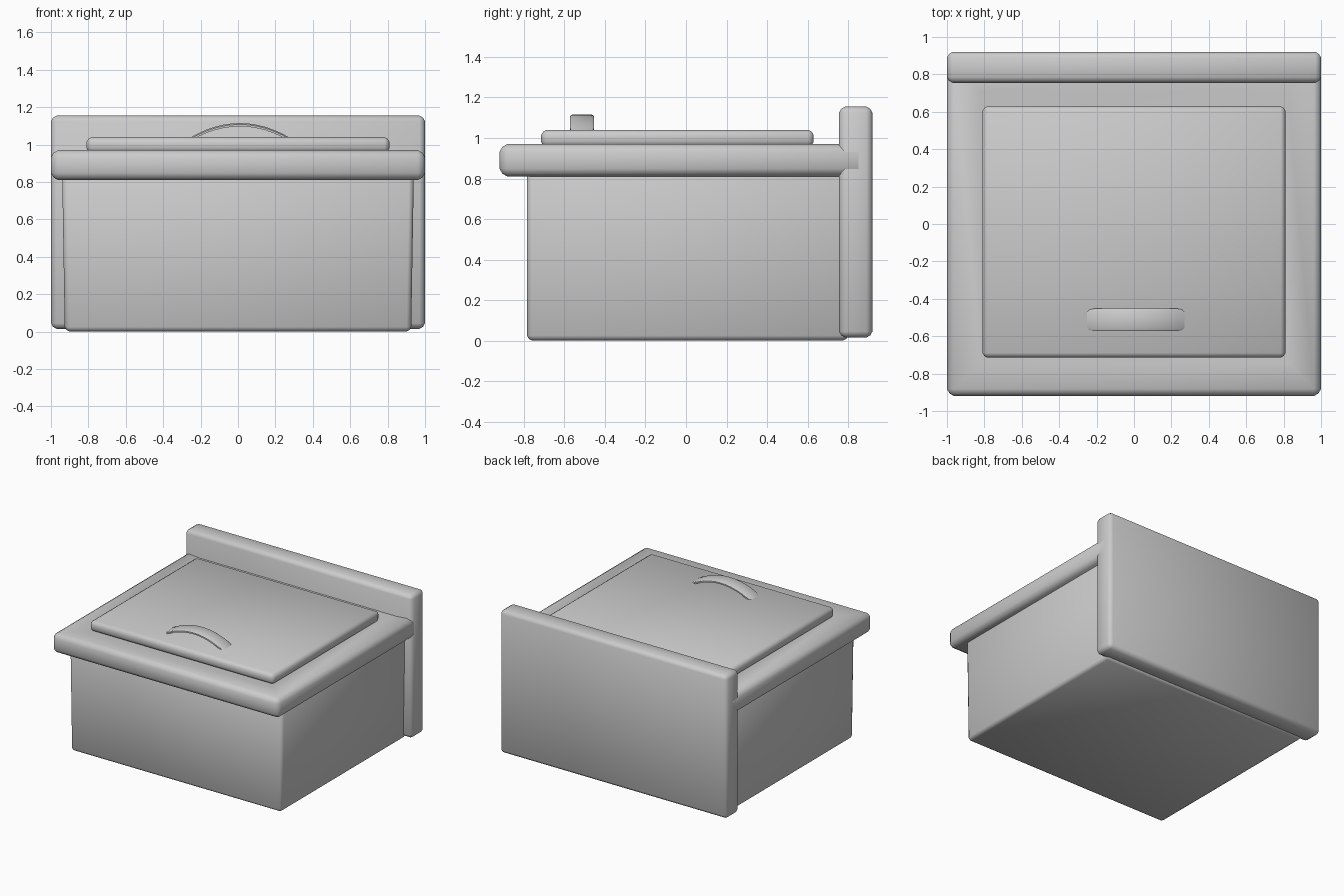
import bpy, bmesh, math

if "Cube" in bpy.data.objects:
    bpy.data.objects.remove(bpy.data.objects["Cube"], do_unlink=True)

grey = bpy.data.materials.new("plain grey")
grey.use_nodes = True
colour = (0.6, 0.6, 0.6, 1)
grey.diffuse_color = colour
grey.node_tree.nodes["Principled BSDF"].inputs["Base Color"].default_value = colour


def finish(name, bm, smooth=True):
    """Turn a bmesh into a named grey object."""
    bmesh.ops.recalc_face_normals(bm, faces=bm.faces)
    mesh = bpy.data.meshes.new(name)
    bm.to_mesh(mesh)
    bm.free()
    for poly in mesh.polygons:
        poly.use_smooth = smooth
    mesh.materials.append(grey)
    obj = bpy.data.objects.new(name, mesh)
    bpy.context.collection.objects.link(obj)
    return obj


def box(low, high):
    """Box between two opposite corners."""
    bm = bmesh.new()
    bmesh.ops.create_cube(bm, size=1)
    for v in bm.verts:
        v.co = [low[i] if v.co[i] < 0 else high[i] for i in range(3)]
    return bm


def chamfer(bm, width):
    bmesh.ops.bevel(bm, geom=bm.edges[:], offset=width, segments=2,
                    profile=0.4, affect='EDGES')


# Basin, slightly narrower at the base
bm = box((-0.94, -0.785, 0), (0.94, 0.8, 0.84))
for v in bm.verts:
    if v.co.z < 0.1:
        v.co.x *= 0.985
chamfer(bm, 0.025)
finish("basin", bm)

# Overhanging rim, a frame whose opening is covered by the lid
bm = box((-1, -0.92, 0.81), (1, 0.89, 0.97))
chamfer(bm, 0.038)
top = max(bm.faces, key=lambda f: f.calc_center_median().z * f.calc_area())
bmesh.ops.inset_region(bm, faces=[top], thickness=0.2)
bmesh.ops.translate(bm, verts=top.verts, vec=(0, 0, -0.012))
finish("rim", bm)

# Upright back panel
bm = box((-1, 0.755, 0.015), (1, 0.92, 1.155))
chamfer(bm, 0.03)
finish("back_panel", bm)

# Lid
bm = box((-0.81, -0.715, 0.955), (0.81, 0.63, 1.04))
chamfer(bm, 0.026)
finish("lid", bm)

# Arched handle: a thin strap swept along an arc
bm = bmesh.new()
steps = 12
rings = []
for i in range(steps + 1):
    t = 2 * i / steps - 1
    x = 0.01 + 0.27 * t
    z = 1.035 + 0.08 * (1 - t * t)
    half = 0.06 if abs(t) < 0.95 else 0.05
    section = [(-half, -0.018), (-half, -0.007), (0.012 - half, 0),
               (half - 0.012, 0), (half, -0.007), (half, -0.018)]
    rings.append([bm.verts.new((x, -0.513 + y, z + dz)) for y, dz in section])
for a, b in zip(rings, rings[1:]):
    for j in range(len(a)):
        k = (j + 1) % len(a)
        bm.faces.new((a[j], a[k], b[k], b[j]))
bm.faces.new(rings[0])
bm.faces.new(rings[-1])
handle = finish("handle", bm)

bpy.ops.object.select_all(action='DESELECT')
handle.select_set(True)
bpy.context.view_layer.objects.active = handle
bpy.ops.object.shade_smooth_by_angle(angle=math.radians(50))
